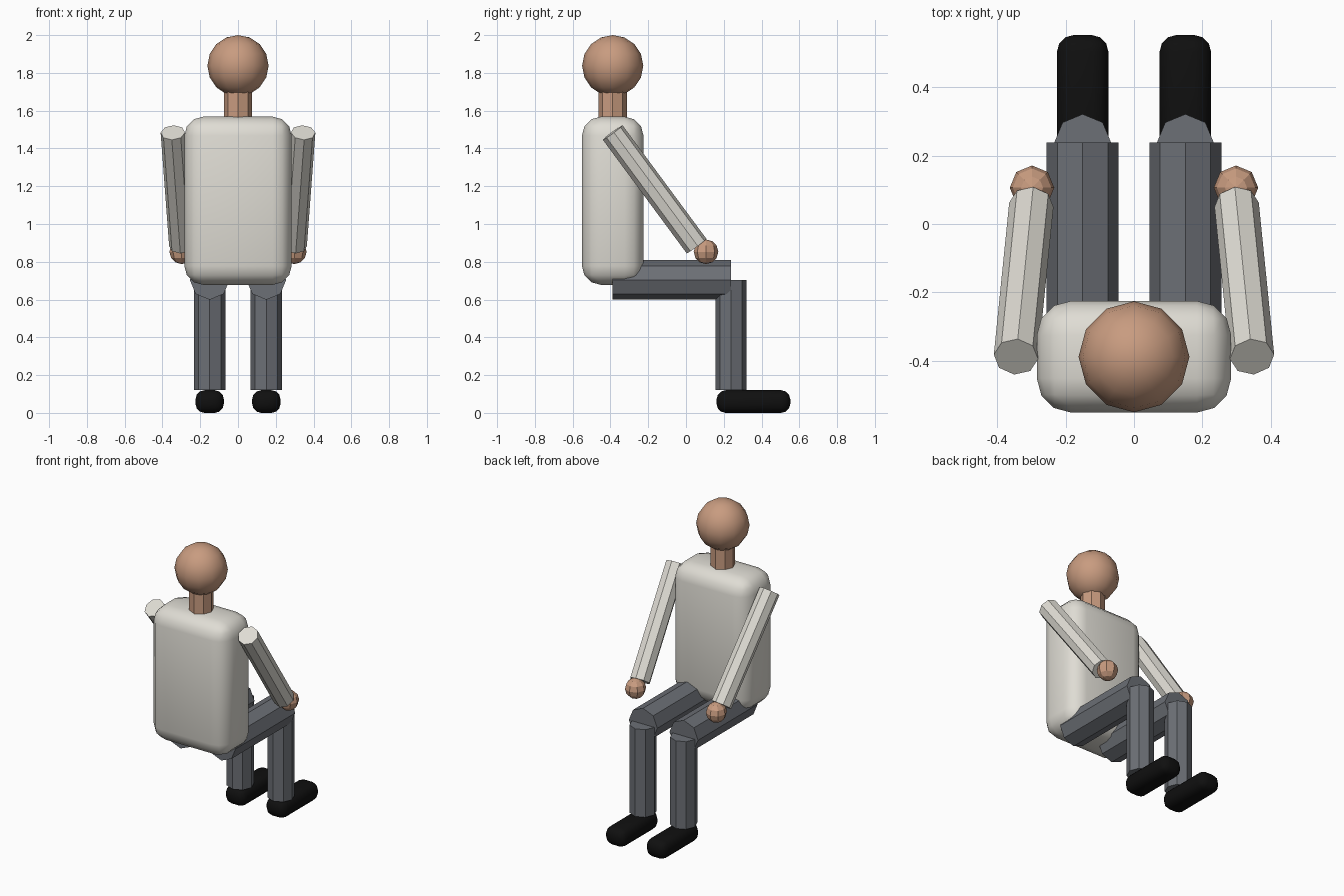
import bpy
from mathutils import Vector

cube = bpy.data.objects.get("Cube")
if cube:
    bpy.data.objects.remove(cube, do_unlink=True)


def material(name, rgb):
    mat = bpy.data.materials.new(name)
    mat.use_nodes = True
    mat.diffuse_color = (*rgb, 1)
    mat.node_tree.nodes["Principled BSDF"].inputs["Base Color"].default_value = (*rgb, 1)
    return mat


skin = material("skin", (0.58, 0.33, 0.215))
shirt = material("shirt", (0.74, 0.72, 0.66))
trousers = material("trousers", (0.15, 0.16, 0.18))
black = material("black_shoes", (0.005, 0.005, 0.005))


def finish(name, mat, smooth=False):
    obj = bpy.context.object
    obj.name = obj.data.name = name
    obj.data.materials.append(mat)
    if smooth:
        bpy.ops.object.shade_smooth()
    return obj


def limb(name, mat, start, end, radius):
    """Eight-sided rod between two points."""
    start, end = Vector(start), Vector(end)
    axis = end - start
    bpy.ops.mesh.primitive_cylinder_add(
        vertices=8, radius=radius, depth=axis.length, location=(start + end) / 2,
        rotation=axis.to_track_quat('Z', 'Y').to_euler())
    return finish(name, mat)


def ball(name, mat, centre, radius, segments, rings, smooth):
    bpy.ops.mesh.primitive_uv_sphere_add(
        segments=segments, ring_count=rings, radius=radius, location=centre)
    return finish(name, mat, smooth)


def rounded_box(name, mat, centre, size, bevel):
    bpy.ops.mesh.primitive_cube_add(size=1, location=centre)
    obj = finish(name, mat, True)
    obj.scale = size
    bpy.ops.object.transform_apply(location=False, rotation=False, scale=True)
    mod = obj.modifiers.new("rounding", 'BEVEL')
    mod.width = bevel
    mod.segments = 3
    return obj


# Body core
rounded_box("torso", shirt, (0, -0.388, 1.123), (0.568, 0.326, 0.89), 0.1)
limb("neck", skin, (0, -0.388, 1.5), (0, -0.388, 1.72), 0.075)
ball("head", skin, (0, -0.388, 1.838), 0.162, 12, 8, True)

# Paired limbs
for side, s in (("left", 1), ("right", -1)):
    limb(side + "_arm", shirt, (s * 0.345, -0.388, 1.484), (s * 0.3, 0.056, 0.883), 0.065)
    ball(side + "_hand", skin, (s * 0.298, 0.106, 0.853), 0.065, 8, 6, False)
    limb(side + "_thigh", trousers, (s * 0.15, -0.39, 0.704), (s * 0.15, 0.238, 0.704), 0.105)
    limb(side + "_shin", trousers, (s * 0.15, 0.238, 0.12), (s * 0.15, 0.238, 0.704), 0.083)
    rounded_box(side + "_shoe", black, (s * 0.15, 0.357, 0.06), (0.15, 0.39, 0.12), 0.048)
